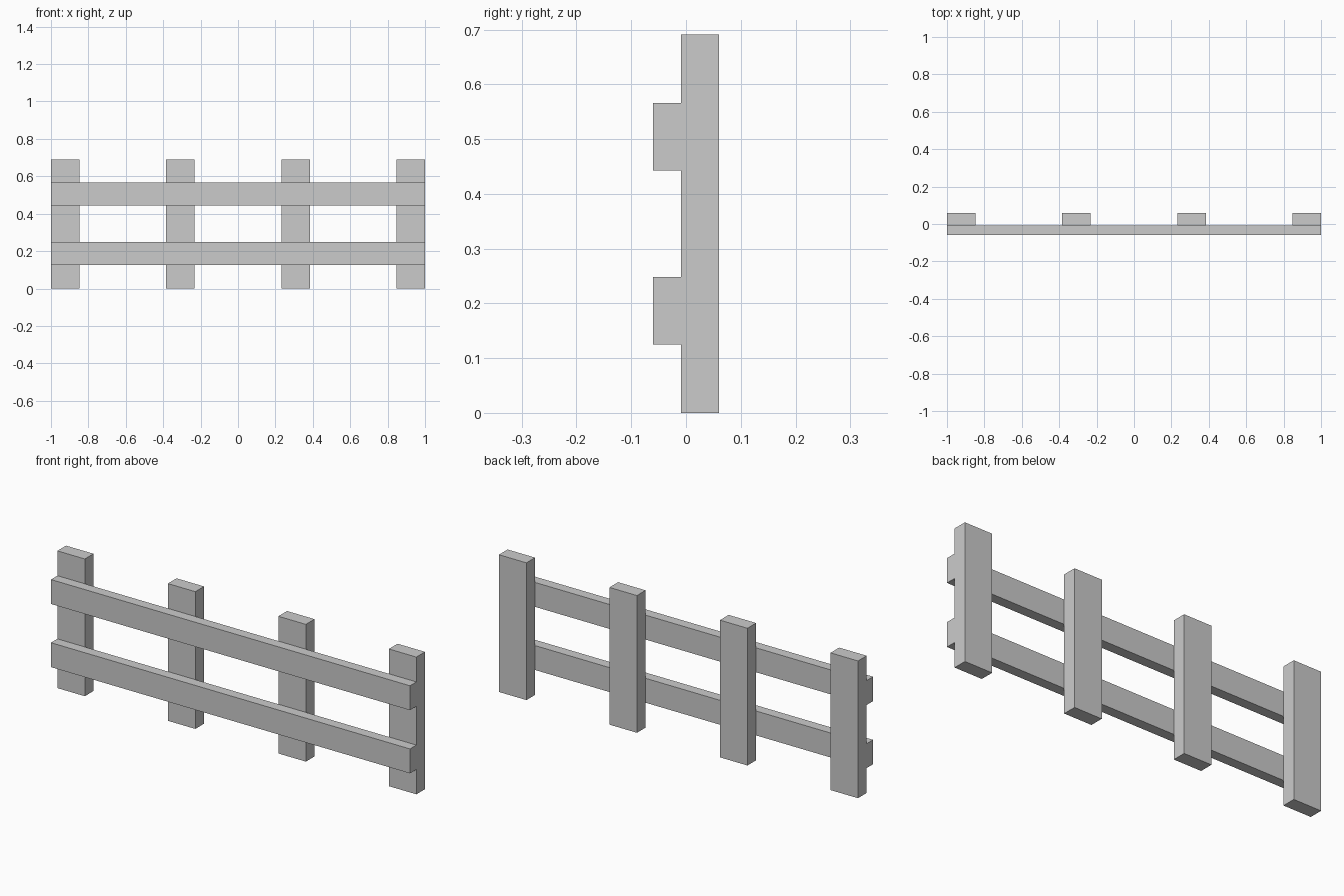
import bpy

if "Cube" in bpy.data.objects:
    bpy.data.objects.remove(bpy.data.objects["Cube"])


def box(name, x, y, z):
    """Axis-aligned box from (min, max) ranges."""
    bpy.ops.mesh.primitive_cube_add(
        size=1, location=[(a + b) / 2 for a, b in (x, y, z)])
    ob = bpy.context.object
    ob.name = name
    ob.scale = [b - a for a, b in (x, y, z)]
    bpy.ops.object.transform_apply(location=False, rotation=False, scale=True)
    return ob


JOINT_Y = -0.009   # plane where rails meet posts
POST_W = 0.153

# Four evenly spaced upright posts
for i in range(4):
    cx = (1 - POST_W / 2) * (-1 + 2 * i / 3)
    box(f"post_{i + 1}", (cx - POST_W / 2, cx + POST_W / 2),
        (JOINT_Y, 0.06), (0, 0.691))

# Two horizontal rails on the front
for name, z in (("lower_rail", 0.125), ("upper_rail", 0.443)):
    box(name, (-1, 1), (-0.06, JOINT_Y), (z, z + 0.123))
